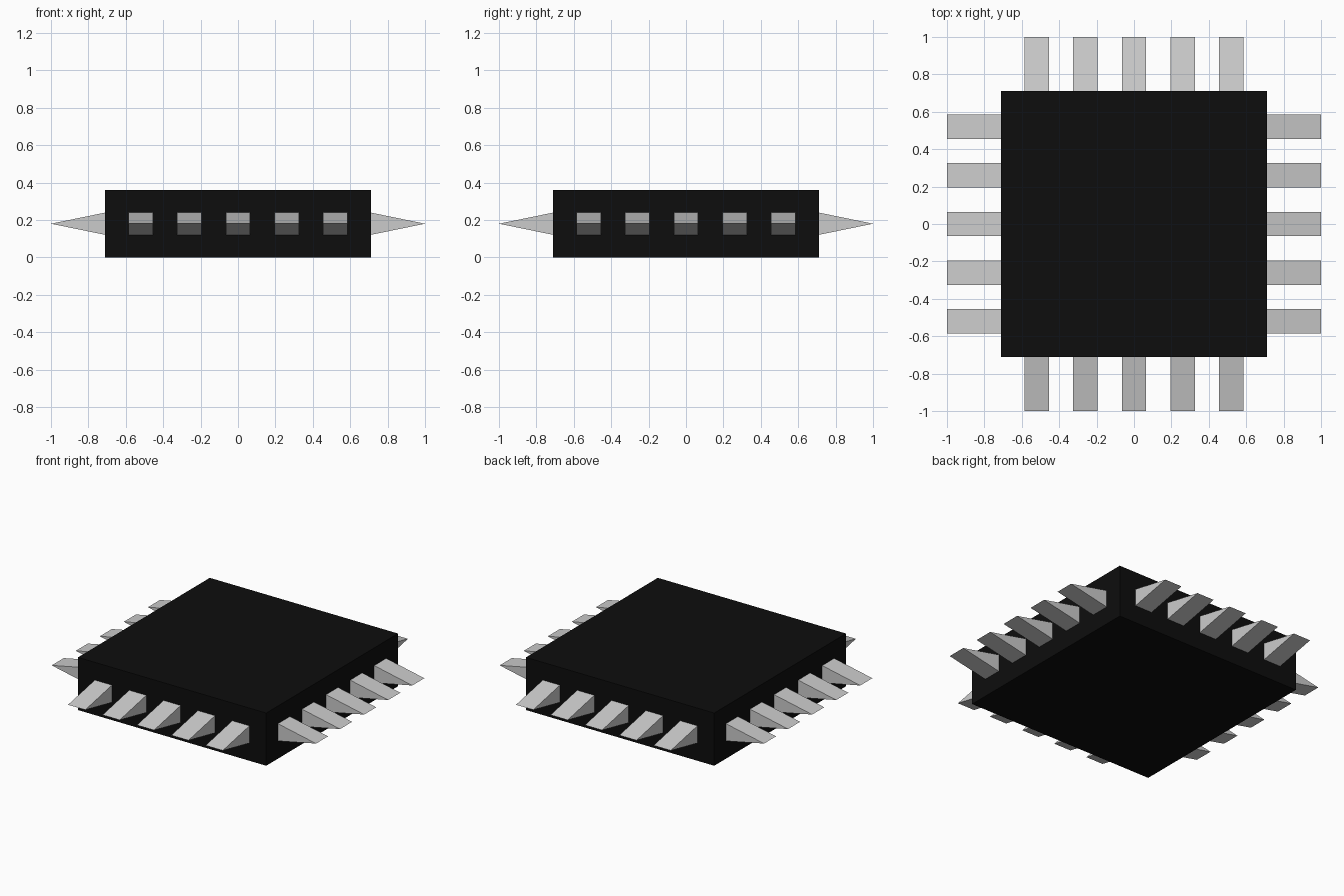
import bpy, bmesh, math
from mathutils import Matrix

if "Cube" in bpy.data.objects:
    bpy.data.objects.remove(bpy.data.objects["Cube"])

HALF, HEIGHT = 0.712, 0.36      # package body
TIP, MID = 1.0, 0.18            # pin tip reach and height
PIN_W, PITCH, COUNT = 0.13, 0.26, 5
INSET = 0.01                    # pin roots sink slightly into the body

# Chip package: flat black block
bpy.ops.mesh.primitive_cube_add(size=1, location=(0, 0, HEIGHT / 2))
body = bpy.context.object
body.name = "chip_body"
body.scale = (2 * HALF, 2 * HALF, HEIGHT)
bpy.ops.object.transform_apply(location=False, rotation=False, scale=True)
black = bpy.data.materials.new("black_plastic")
black.diffuse_color = (0.004, 0.004, 0.004, 1)
black.use_nodes = True
black.node_tree.nodes["Principled BSDF"].inputs["Base Color"].default_value = black.diffuse_color
body.data.materials.append(black)


def add_wedge(bm, offset, turn):
    """Triangular prism pointing outwards, turned about z to its side."""
    root = HALF - INSET
    half_h = 0.059 * (TIP - root) / (TIP - HALF)
    profile = [(root, MID - half_h), (TIP, MID), (root, MID + half_h)]
    verts = [bm.verts.new((x, offset - PIN_W / 2, z)) for x, z in profile]
    face = bm.faces.new(verts)
    ext = bmesh.ops.extrude_face_region(bm, geom=[face])
    far = [g for g in ext["geom"] if isinstance(g, bmesh.types.BMVert)]
    bmesh.ops.translate(bm, verts=far, vec=(0, PIN_W, 0))
    bmesh.ops.transform(bm, matrix=Matrix.Rotation(turn, 4, 'Z'), verts=verts + far)


# Rows of wedge pins, one object per side
for i, side in enumerate(("right", "back", "left", "front")):
    bm = bmesh.new()
    for k in range(COUNT):
        add_wedge(bm, (k - (COUNT - 1) / 2) * PITCH, i * math.pi / 2)
    bmesh.ops.recalc_face_normals(bm, faces=bm.faces)
    mesh = bpy.data.meshes.new(f"{side}_pins")
    bm.to_mesh(mesh)
    bm.free()
    bpy.context.collection.objects.link(bpy.data.objects.new(f"{side}_pins", mesh))
